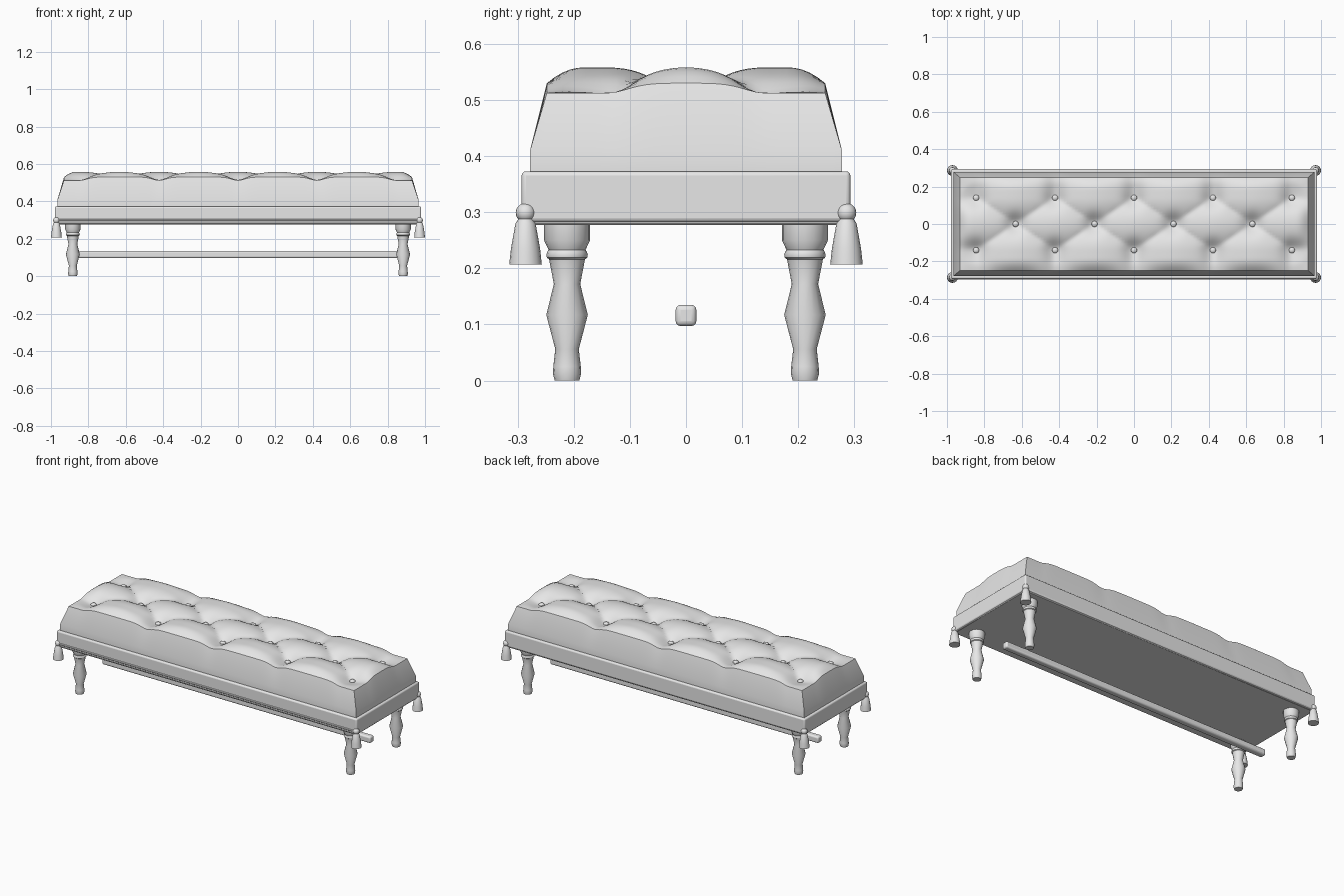
import bpy, bmesh, math

if "Cube" in bpy.data.objects:
    bpy.data.objects.remove(bpy.data.objects["Cube"])

grey = bpy.data.materials.new("plain grey")
grey.diffuse_color = (0.8, 0.8, 0.8, 1)
grey.use_nodes = True
grey.node_tree.nodes["Principled BSDF"].inputs["Base Color"].default_value = grey.diffuse_color


def add_object(name, bm):
    bmesh.ops.recalc_face_normals(bm, faces=bm.faces)
    mesh = bpy.data.meshes.new(name)
    bm.to_mesh(mesh)
    bm.free()
    mesh.materials.append(grey)
    ob = bpy.data.objects.new(name, mesh)
    bpy.context.collection.objects.link(ob)
    return ob


def lathe(name, profile, x, y, sides=16):
    """Closed turned shape from (radius, z) points."""
    bm = bmesh.new()
    rings = [[bm.verts.new((x + r * math.cos(2 * math.pi * i / sides),
                            y + r * math.sin(2 * math.pi * i / sides), z))
              for i in range(sides)] for r, z in profile]
    for lo, hi in zip(rings, rings[1:]):
        for i in range(sides):
            j = (i + 1) % sides
            bm.faces.new((lo[i], lo[j], hi[j], hi[i]))
    bm.faces.new(rings[0][::-1])
    bm.faces.new(rings[-1])
    return add_object(name, bm)


def box(name, half_x, half_y, z0, z1, bevel, segments):
    bm = bmesh.new()
    bmesh.ops.create_cube(bm, size=1)
    for v in bm.verts:
        v.co = (v.co.x * 2 * half_x, v.co.y * 2 * half_y,
                (z0 + z1) / 2 + v.co.z * (z1 - z0))
    ob = add_object(name, bm)
    mod = ob.modifiers.new("rounded edges", 'BEVEL')
    mod.width, mod.segments = bevel, segments
    return ob


def ball(name, x, y, z, r, squash=1.0):
    bm = bmesh.new()
    bmesh.ops.create_uvsphere(bm, u_segments=16, v_segments=10, radius=r)
    for v in bm.verts:
        v.co = (v.co.x + x, v.co.y + y, v.co.z * squash + z)
    return add_object(name, bm)


# Button layout: two outer rows of five, a middle row of four
PX, PY = 0.211, 0.14
buttons = [(i * PX, s * PY) for i in (-4, -2, 0, 2, 4) for s in (-1, 1)]
buttons += [(i * PX, 0) for i in (-3, -1, 1, 3)]
TOP_X, TOP_Y = 0.93, 0.248


def cushion_height(x, y):
    # pleats run diagonally between buttons and straight out to the rim
    cx = max(-4 * PX, min(4 * PX, x))
    cy = max(-PY, min(PY, y))
    u, v = cx / PX, cy / PY
    puff = abs(math.sin(math.pi * (u + v - 1) / 2)
               * math.sin(math.pi * (u - v - 1) / 2)) ** 0.7
    out = math.hypot(x - cx, y - cy)
    dip = max(math.exp(-((cx - bx) ** 2 + (cy - by) ** 2) / 0.05 ** 2)
              for bx, by in buttons)
    dip *= 0.033 * (1 - 0.5 * min(1, out / 0.08))
    z = 0.532 + 0.026 * puff - dip
    # rounded shoulder near the rim
    edge = min(TOP_X - abs(x), TOP_Y - abs(y))
    z -= 0.028 * (1 - min(1, edge / 0.065)) ** 2 * (0.1 + 0.9 * puff)
    return z


# Tufted cushion: puffed top, tapered sides, upright base
bm = bmesh.new()
bmesh.ops.create_grid(bm, x_segments=120, y_segments=36, size=1)
for v in bm.verts:
    x, y = v.co.x * TOP_X, v.co.y * TOP_Y
    v.co = (x, y, cushion_height(x, y))
rim = [e for e in bm.edges if e.is_boundary]
for half_x, half_y, z, scale in ((0.965, 0.278, 0.41, True),
                                 (0.965, 0.278, 0.365, False)):
    ext = bmesh.ops.extrude_edge_only(bm, edges=rim)["geom"]
    for v in (g for g in ext if isinstance(g, bmesh.types.BMVert)):
        if scale:
            v.co.x *= half_x / TOP_X
            v.co.y *= half_y / TOP_Y
        v.co.z = z
    rim = [g for g in ext if isinstance(g, bmesh.types.BMEdge) and g.is_boundary]
add_object("cushion", bm)

for bx, by in buttons:
    ball("button", bx, by, cushion_height(bx, by) + 0.005, 0.016, 0.6)

# Seat frame, thin lower trim and stretcher bar
box("seat_frame", 0.979, 0.293, 0.282, 0.373, 0.008, 3)
box("lower_trim", 0.974, 0.288, 0.277, 0.29, 0.003, 1)
box("stretcher", 0.875, 0.0185, 0.097, 0.135, 0.009, 3)

# Cord along the front
cord = lathe("front_cord", [(0.005, -0.965), (0.005, 0.965)], 0, 0, 10)
cord.rotation_euler = (0, math.pi / 2, 0)
cord.location = (0, -0.293, 0.3)

# Turned legs and corner tassels
leg = [(0.022, 0), (0.025, 0.012), (0.0245, 0.025), (0.021, 0.056),
       (0.037, 0.117), (0.0235, 0.172), (0.032, 0.216), (0.036, 0.219),
       (0.037, 0.224), (0.035, 0.23), (0.033, 0.233), (0.041, 0.25),
       (0.041, 0.285)]
tassel = [(0.029, 0.207), (0.026, 0.235), (0.018, 0.28), (0.012, 0.289)]
for sx in (-1, 1):
    for sy in (-1, 1):
        lathe("leg", leg, sx * 0.883, sy * 0.212)
        lathe("tassel", tassel, sx * 0.971, sy * 0.286)
        ball("tassel_knob", sx * 0.971, sy * 0.286, 0.299, 0.0175)

# Smooth shading with crisp edges
for ob in bpy.context.scene.objects:
    ob.select_set(True)
    bpy.context.view_layer.objects.active = ob
bpy.ops.object.shade_smooth_by_angle(angle=math.radians(35))
